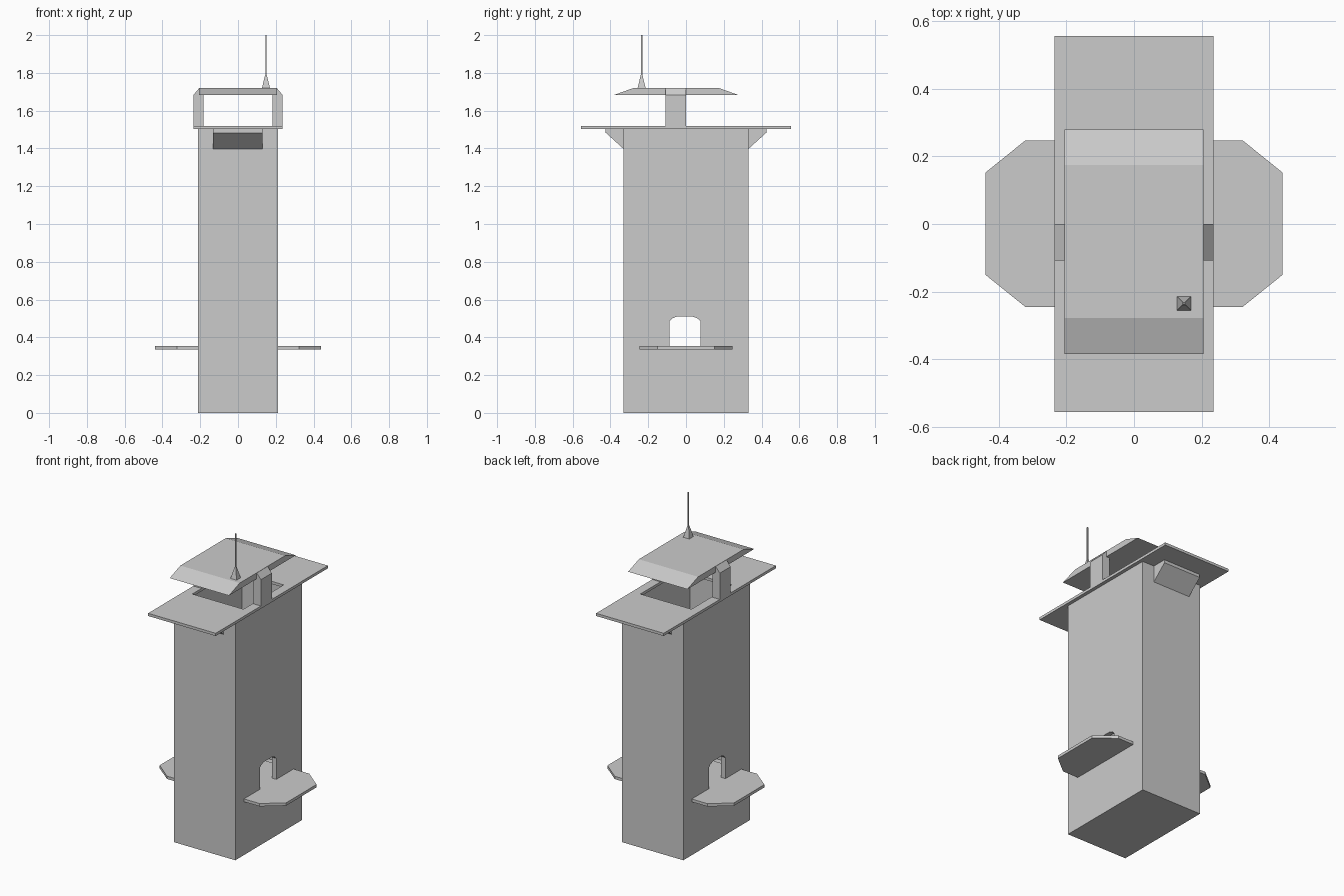
import bpy, bmesh
from mathutils import Vector

if "Cube" in bpy.data.objects:
    bpy.data.objects.remove(bpy.data.objects["Cube"])


def prism(name, profile, axis, lo, hi):
    """Extrude a 2D outline along an axis (x: outline is y,z; y: x,z; z: x,y)."""
    place = {"x": lambda a, b, t: (t, a, b),
             "y": lambda a, b, t: (a, t, b),
             "z": lambda a, b, t: (a, b, t)}[axis]
    bm = bmesh.new()
    face = bm.faces.new([bm.verts.new(place(a, b, lo)) for a, b in profile])
    new = bmesh.ops.extrude_face_region(bm, geom=[face])["geom"]
    move = Vector(place(0, 0, hi - lo))
    bmesh.ops.translate(bm, vec=move, verts=[v for v in new if isinstance(v, bmesh.types.BMVert)])
    bmesh.ops.recalc_face_normals(bm, faces=bm.faces)
    mesh = bpy.data.meshes.new(name)
    bm.to_mesh(mesh)
    bm.free()
    obj = bpy.data.objects.new(name, mesh)
    bpy.context.collection.objects.link(obj)
    return obj


def box(name, hx, hy, z0, z1):
    return prism(name, [(-hx, -hy), (hx, -hy), (hx, hy), (-hx, hy)], "z", z0, z1)


def cut(obj, cutter):
    """Subtract the cutter and remove it."""
    cutter.hide_render = True
    mod = obj.modifiers.new("cut", "BOOLEAN")
    mod.operation, mod.solver, mod.object = "DIFFERENCE", "EXACT", cutter
    bpy.context.view_layer.objects.active = obj
    bpy.ops.object.modifier_apply(modifier=mod.name)
    bpy.data.objects.remove(cutter)


# Hollow tower with an arched doorway through both sides
tower = box("tower", 0.213, 0.331, 0, 1.502)
cut(tower, box("cavity_cutter", 0.183, 0.301, 0.340, 1.6))
door = [(-0.088, 0.344), (0.076, 0.344), (0.076, 0.485), (0.062, 0.5),
        (0.035, 0.51), (-0.047, 0.51), (-0.074, 0.5), (-0.088, 0.485)]
cut(tower, prism("door_cutter", door, "x", -0.5, 0.5))

# Landing platform, also the floor of the passage
platform = [(0.44, -0.15), (0.44, 0.152), (0.322, 0.247), (-0.322, 0.247),
            (-0.44, 0.152), (-0.44, -0.15), (-0.322, -0.245), (0.322, -0.245)]
prism("platform", platform, "z", 0.335, 0.353)

# Top slab with opening
slab = box("top_slab", 0.235, 0.557, 1.502, 1.519)
cut(slab, box("opening_cutter", 0.178, 0.2, 1.4, 1.6))

for s, side in ((-1, "front"), (1, "back")):
    # Wedge brackets under the slab
    wedge = [(s * y, z) for y, z in ((0.331, 1.398), (0.425, 1.483), (0.425, 1.502), (0.331, 1.502))]
    prism(side + "_bracket", wedge, "x", -0.132, 0.13)

for s, side in ((-1, "left"), (1, "right")):
    # Roof posts with chamfered outer top
    post = [(s * x, z) for x, z in ((0.183, 1.519), (0.235, 1.519), (0.235, 1.684),
                                    (0.205, 1.72), (0.183, 1.70))]
    prism(side + "_post", post, "y", -0.108, 0)

# Roof with sloped front and back
roof = [(-0.384, 1.682), (0.28, 1.682), (0.174, 1.72), (-0.278, 1.72)]
prism("roof", roof, "x", -0.206, 0.206)

# Antenna: tapered square base and thin rod
base = box("antenna_base", 0.021, 0.021, 1.72, 1.79)
for v in base.data.vertices:
    if v.co.z > 1.75:
        v.co.x *= 0.2
        v.co.y *= 0.2
rod = box("antenna_rod", 0.0035, 0.0035, 1.785, 2.0)
for part in (base, rod):
    part.location = (0.148, -0.235, 0)
